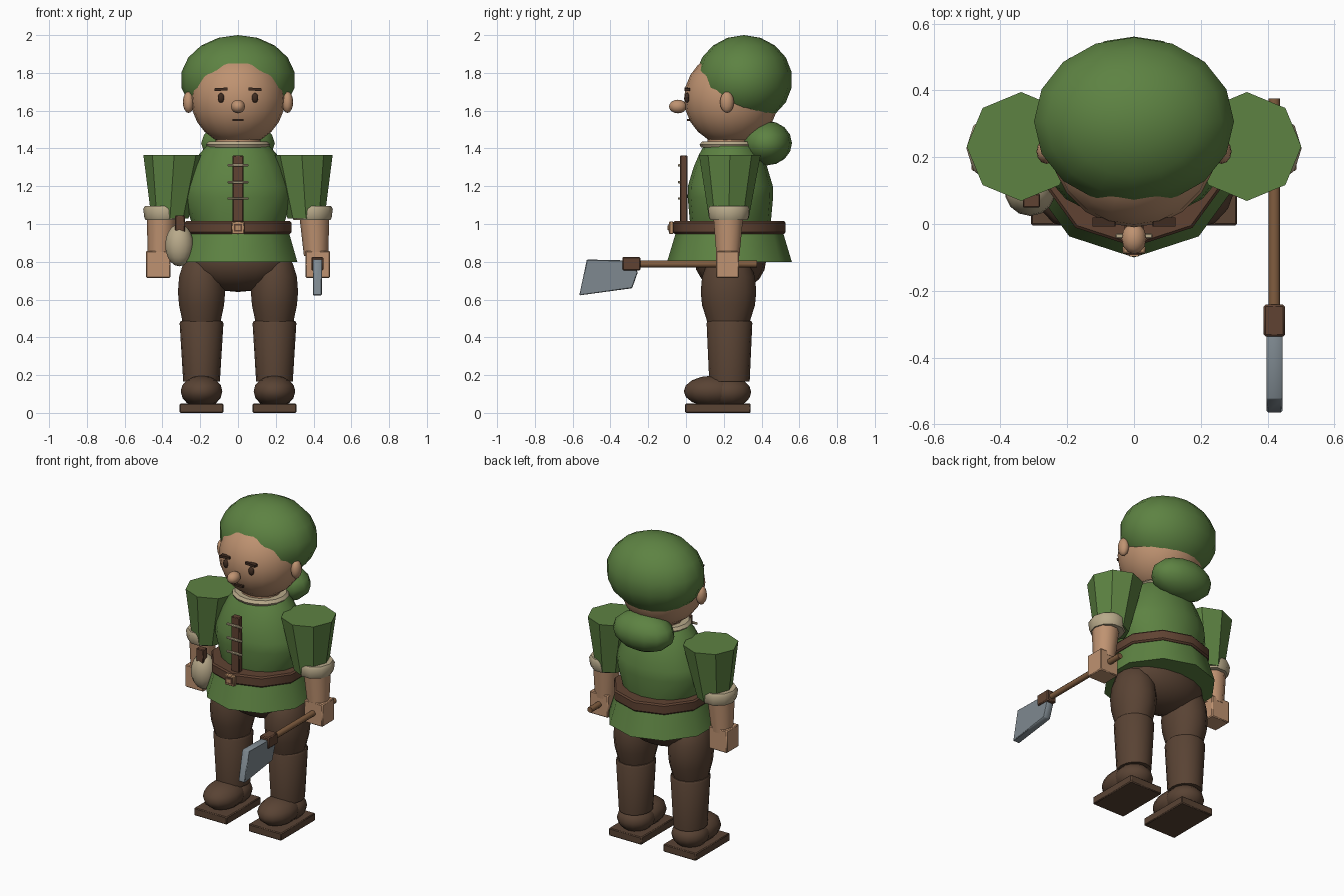
import bpy, bmesh, math
from mathutils import Matrix, Vector


def material(name, rgb):
    m = bpy.data.materials.new(name)
    m.diffuse_color = (*rgb, 1)
    return m


GREEN = material("green cloth", (0.11, 0.225, 0.055))
SKIN = material("skin", (0.52, 0.29, 0.165))
BROWN = material("dark brown leather", (0.10, 0.056, 0.034))
BELT = material("belt leather", (0.115, 0.055, 0.032))
BEIGE = material("beige linen", (0.48, 0.40, 0.255))
STEEL = material("steel", (0.21, 0.25, 0.28))
WOOD = material("wood", (0.22, 0.11, 0.05))
DARK = material("dark hair", (0.05, 0.025, 0.015))
BRASS = material("brass", (0.48, 0.27, 0.14))
CY = 0.235  # body axis in y


def finish(name, bm, mat):
    """Turn a bmesh into an object, smooth but with sharp edges kept."""
    bmesh.ops.recalc_face_normals(bm, faces=bm.faces)
    for f in bm.faces:
        f.smooth = True
    for e in bm.edges:
        e.smooth = e.calc_face_angle(0) < math.radians(40)
    me = bpy.data.meshes.new(name)
    bm.to_mesh(me)
    bm.free()
    me.materials.append(mat)
    ob = bpy.data.objects.new(name, me)
    bpy.context.collection.objects.link(ob)
    return ob


def ball(name, loc, radii, mat, seg=16, rings=10):
    bm = bmesh.new()
    bmesh.ops.create_uvsphere(bm, u_segments=seg, v_segments=rings, radius=1)
    bm.transform(Matrix.Translation(loc) @ Matrix.Diagonal((*radii, 1)))
    return finish(name, bm, mat)


def box(name, loc, size, mat, bevel=0.0, rot=0.0):
    bm = bmesh.new()
    bmesh.ops.create_cube(bm, size=1)
    bm.transform(Matrix.Diagonal((*size, 1)))
    if bevel:
        bmesh.ops.bevel(bm, geom=bm.edges[:], offset=bevel, segments=1, affect='EDGES')
    bm.transform(Matrix.Translation(loc) @ Matrix.Rotation(rot, 4, 'Y'))
    return finish(name, bm, mat)


def loft(name, rings, mat, seg=12, phase=-math.pi / 2):
    """Closed skin through rings given as (x, y, z, rx, ry)."""
    bm = bmesh.new()
    loops = []
    for x, y, z, rx, ry in rings:
        angles = [phase + 2 * math.pi * i / seg for i in range(seg)]
        loops.append([bm.verts.new((x + rx * math.cos(a), y + ry * math.sin(a), z)) for a in angles])
    for a, b in zip(loops, loops[1:]):
        for i in range(seg):
            j = (i + 1) % seg
            bm.faces.new((a[i], a[j], b[j], b[i]))
    bm.faces.new(loops[0])
    bm.faces.new(loops[-1])
    return finish(name, bm, mat)


# Head, face and cap
ball("head", (0, 0.24, 1.665), (0.25, 0.25, 0.25), SKIN, 20, 12)
ball("cap", (0, 0.307, 1.763), (0.304, 0.256, 0.237), GREEN, 16, 9)
ball("nose", (0, -0.043, 1.622), (0.037, 0.047, 0.036), SKIN, 12, 8)
box("mouth", (0, 0.012, 1.55), (0.06, 0.016, 0.012), DARK)
for s, side in ((-1, "left"), (1, "right")):
    ball("ear_" + side, (s * 0.262, 0.217, 1.645), (0.03, 0.037, 0.057), SKIN, 12, 8)
    ball("sideburn_" + side, (s * 0.235, 0.24, 1.71), (0.026, 0.045, 0.055), DARK, 10, 6)
    ball("eye_" + side, (s * 0.09, 0.006, 1.668), (0.018, 0.014, 0.026), DARK, 10, 8)
    box("eyebrow_" + side, (s * 0.09, 0.006, 1.713), (0.068, 0.028, 0.015), DARK, rot=s * 0.06)

# Neck, collar and hood
loft("neck", [(0, CY, 1.35, 0.12, 0.12), (0, CY, 1.48, 0.12, 0.12)], SKIN)
loft("collar", [(0, CY - 0.005, 1.405, 0.162, 0.15), (0, CY - 0.005, 1.42, 0.17, 0.158),
                (0, CY - 0.005, 1.437, 0.155, 0.145)], BEIGE, 16)
ball("hood", (0, 0.427, 1.428), (0.2, 0.134, 0.118), GREEN, 14, 8)

# Tunic
loft("torso", [(0, CY, 0.94, 0.22, 0.20), (0, CY, 1.02, 0.25, 0.215), (0, CY, 1.14, 0.29, 0.226),
               (0, CY, 1.20, 0.28, 0.225), (0, CY, 1.30, 0.24, 0.195), (0, CY, 1.37, 0.205, 0.165),
               (0, CY, 1.415, 0.165, 0.14)], GREEN, 16)
loft("skirt", [(0, 0.23, 0.80, 0.33, 0.33), (0, 0.23, 0.96, 0.282, 0.282)], GREEN, 10)
loft("belt", [(0, 0.23, 0.948, 0.29, 0.29), (0, 0.23, 0.957, 0.298, 0.298),
              (0, 0.23, 1.006, 0.298, 0.298), (0, 0.23, 1.015, 0.29, 0.29)], BELT, 10)
box("buckle", (0, -0.077, 0.98), (0.07, 0.024, 0.068), BRASS, 0.005)
box("buckle_inset", (0, -0.089, 0.98), (0.044, 0.008, 0.042), BELT)
box("buckle_pin", (0, -0.094, 0.98), (0.026, 0.006, 0.022), BRASS)

# Chest placket with laces
box("placket", (0, -0.012, 1.185), (0.056, 0.038, 0.355), BELT, 0.004)
for i, z in enumerate((1.135, 1.222, 1.31)):
    box("lace_%d" % i, (0, -0.036, z), (0.11, 0.014, 0.013), BEIGE, 0.003)

# Arms
for s, side in ((-1, "left"), (1, "right")):
    loft("sleeve_" + side, [(s * 0.36, 0.227, 1.03, 0.098, 0.105), (s * 0.338, 0.232, 1.365, 0.163, 0.163)],
         GREEN, 8)
    loft("cuff_" + side, [(s * 0.392, 0.227, 1.02, 0.098, 0.102), (s * 0.392, 0.227, 1.035, 0.104, 0.11),
                          (s * 0.392, 0.227, 1.08, 0.11, 0.114), (s * 0.392, 0.227, 1.096, 0.1, 0.106)],
         BEIGE, 10, 0)
    loft("forearm_" + side, [(s * 0.413, 0.222, 0.83, 0.064, 0.064), (s * 0.404, 0.224, 1.05, 0.08, 0.084)],
         SKIN, 10, 0)
    box("hand_" + side, (s * 0.422, 0.22, 0.786), (0.13, 0.122, 0.142), SKIN, 0.005)

# Trousers and boots
ball("hips", (0, CY, 0.81), (0.285, 0.19, 0.17), BROWN, 16, 10)
for s, side in ((-1, "left"), (1, "right")):
    x = s * 0.193
    loft("thigh_" + side, [(x, 0.225, 0.45, 0.098, 0.105), (x, 0.225, 0.50, 0.107, 0.118),
                           (x, 0.225, 0.57, 0.122, 0.14), (x, 0.225, 0.64, 0.128, 0.147),
                           (x, 0.225, 0.72, 0.122, 0.14), (x, 0.225, 0.79, 0.10, 0.115),
                           (x, 0.225, 0.84, 0.06, 0.07)], BROWN, 14)
    loft("boot_shaft_" + side, [(x, 0.23, 0.165, 0.097, 0.107), (x, 0.23, 0.475, 0.116, 0.121),
                                (x, 0.23, 0.487, 0.11, 0.115)], BROWN, 16)
    ball("boot_toe_" + side, (x, 0.14, 0.115), (0.113, 0.152, 0.082), BROWN, 14, 8)
    ball("boot_heel_" + side, (x, 0.225, 0.11), (0.112, 0.12, 0.082), BROWN, 14, 8)
    box("boot_sole_" + side, (x, 0.169, 0.0245), (0.232, 0.346, 0.049), BROWN, 0.005)

# Hip pouch
ball("pouch", (-0.311, 0.098, 0.888), (0.076, 0.074, 0.112), BEIGE, 14, 10)
box("pouch_strap", (-0.307, 0.07, 1.0), (0.052, 0.042, 0.09), BELT, 0.004)

# Hatchet held forward in one hand
bm = bmesh.new()
bmesh.ops.create_cone(bm, cap_ends=True, segments=10, radius1=0.018, radius2=0.018, depth=0.635)
bm.transform(Matrix.Translation((0.42, 0.0575, 0.788)) @ Matrix.Rotation(math.pi / 2, 4, 'X'))
finish("axe_handle", bm, WOOD)
box("axe_collar", (0.42, -0.289, 0.79), (0.064, 0.096, 0.072), BELT, 0.006)
bm = bmesh.new()
outline = [(-0.525, 0.812), (-0.30, 0.807), (-0.255, 0.745), (-0.285, 0.66), (-0.565, 0.622)]
base = bm.faces.new([bm.verts.new((0.397, y, z)) for y, z in outline])
top = bmesh.ops.extrude_face_region(bm, geom=[base])["geom"]
bmesh.ops.translate(bm, vec=Vector((0.047, 0, 0)), verts=[v for v in top if isinstance(v, bmesh.types.BMVert)])
bmesh.ops.bevel(bm, geom=bm.edges[:], offset=0.004, segments=1, affect='EDGES')
finish("axe_blade", bm, STEEL)
